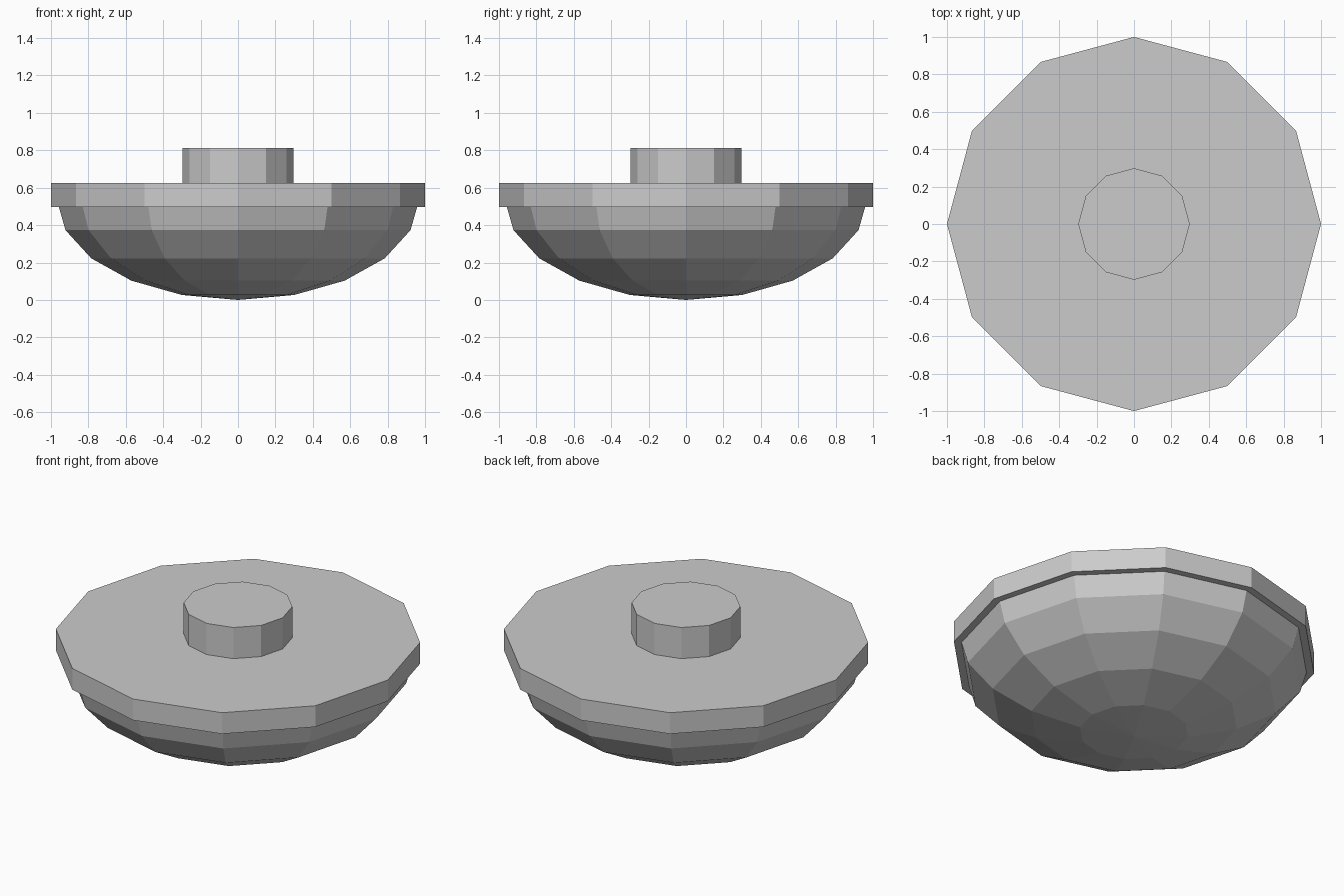
import bpy, bmesh
from math import sin, cos, pi

if "Cube" in bpy.data.objects:
    bpy.data.objects.remove(bpy.data.objects["Cube"])

SIDES = 12


def lathe(name, profile):
    """Revolve (radius, z) points around z; zero radius gives a single pole vertex."""
    bm = bmesh.new()
    rings = []
    for r, z in profile:
        n = SIDES if r > 0 else 1
        rings.append([bm.verts.new((r * cos(2 * pi * i / SIDES), r * sin(2 * pi * i / SIDES), z))
                      for i in range(n)])
    for a, b in zip(rings, rings[1:]):
        for i in range(SIDES):
            j = (i + 1) % SIDES
            corners = [a[i % len(a)], a[j % len(a)], b[j % len(b)], b[i % len(b)]]
            bm.faces.new(list(dict.fromkeys(corners)))
    # cap open ends
    for ring in (rings[0], rings[-1]):
        if len(ring) > 1:
            bm.faces.new(ring)
    bmesh.ops.recalc_face_normals(bm, faces=bm.faces)
    mesh = bpy.data.meshes.new(name)
    bm.to_mesh(mesh)
    bm.free()
    obj = bpy.data.objects.new(name, mesh)
    bpy.context.collection.objects.link(obj)
    return obj


# squashed hemisphere bowl, its rim tucked inside the lid
lathe("bowl", [(0.97 * sin(i * pi / 10), 0.54 * (1 - cos(i * pi / 10))) for i in range(6)])

# overhanging flat lid
lathe("lid", [(1.0, 0.497), (1.0, 0.625)])

# knob on the lid
lathe("knob", [(0.298, 0.625), (0.298, 0.813)])
